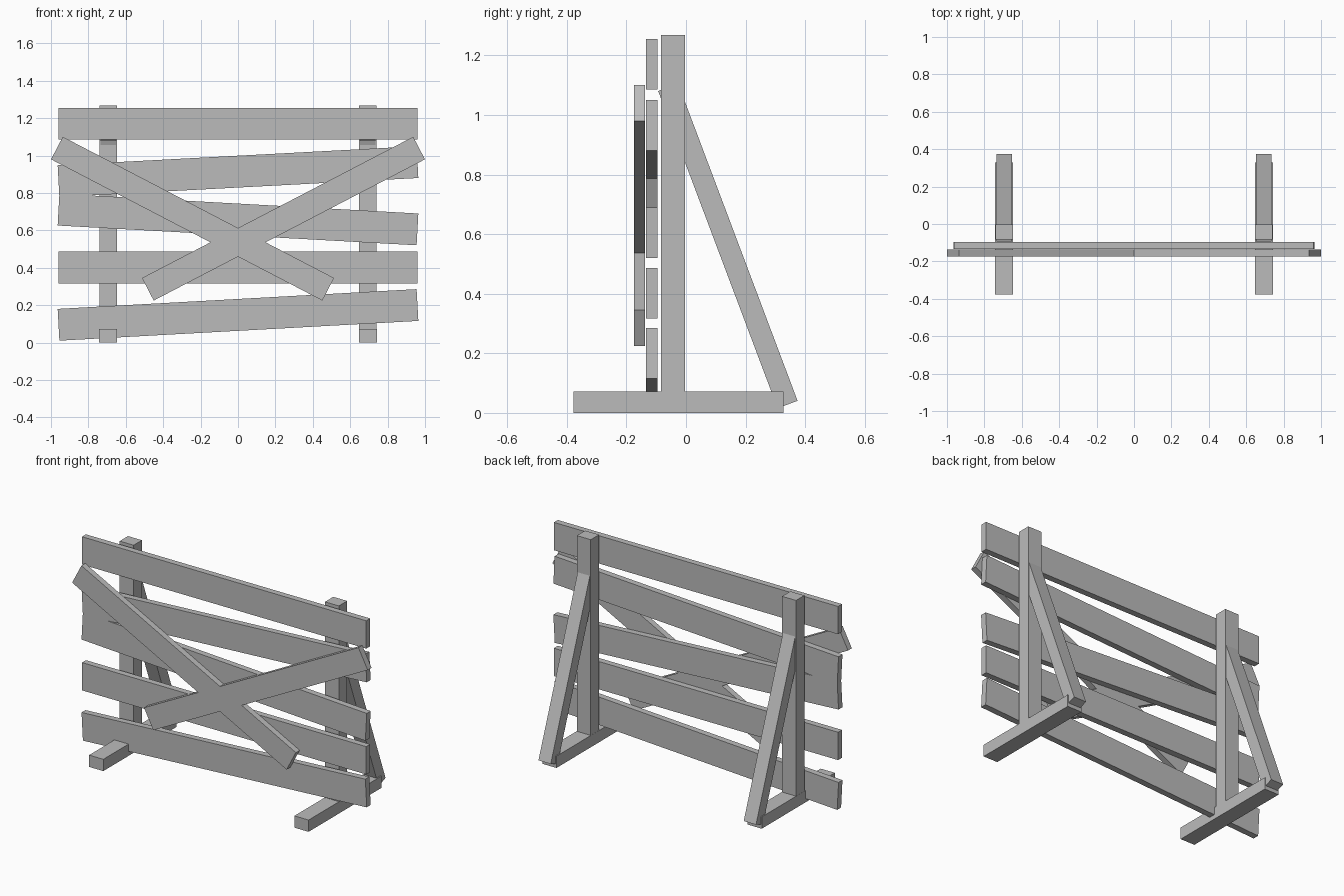
import bpy
from math import atan2, hypot
from mathutils import Matrix

cube = bpy.data.objects.get("Cube")
if cube:
    bpy.data.objects.remove(cube, do_unlink=True)

# Single plain grey for all the timber
grey = bpy.data.materials.new("plain_grey")
grey.use_nodes = True
colour = (0.5, 0.5, 0.5, 1)
grey.diffuse_color = colour
grey.node_tree.nodes["Principled BSDF"].inputs["Base Color"].default_value = colour


def beam(name, centre, size, axis="Y", angle=0):
    """A sawn timber box, tilted about one axis."""
    bpy.ops.mesh.primitive_cube_add(size=1)
    obj = bpy.context.object
    obj.name = obj.data.name = name
    turn = Matrix.Rotation(angle, 4, axis)
    obj.data.transform(turn @ Matrix.Diagonal((*size, 1)))
    obj.location = centre
    obj.data.materials.append(grey)
    return obj


# Horizontal planks, nailed on slightly crooked: (height, slope)
planks = [(0.148, 0.055), (0.401, 0), (0.658, -0.055), (0.914, 0.053), (1.17, 0)]
for i, (z, slope) in enumerate(planks, 1):
    beam(f"plank_{i}", (0, -0.115, z), (1.922, 0.038, 0.17), "Y", -atan2(slope, 1))

# Brace line from behind the post top down to the back of the foot
top_y, top_z, low_y, low_z = -0.06, 1.093, 0.341, 0.028
brace_length = hypot(low_y - top_y, top_z - low_z)
brace_tilt = atan2(low_y - top_y, top_z - low_z)

# Crossed board ends
out_x, out_z, in_x, in_z = 0.968, 1.04, 0.482, 0.285
board_length = hypot(out_x + in_x, out_z - in_z)
board_tilt = atan2(out_z - in_z, out_x + in_x)

for side, s in (("left", 1), ("right", -1)):
    x = s * 0.694
    beam(f"{side}_foot", (x, -0.025, 0.036), (0.096, 0.706, 0.072))
    beam(f"{side}_post", (x, -0.044, 0.67), (0.094, 0.08, 1.196))
    beam(f"{side}_brace", (x, (top_y + low_y) / 2, (top_z + low_z) / 2),
         (0.083, 0.0715, brace_length), "X", brace_tilt)
    beam(f"{side}_cross_board", (s * (out_x - in_x) / 2, -0.156, (out_z + in_z) / 2),
         (board_length, 0.037, 0.136), "Y", -s * board_tilt)
